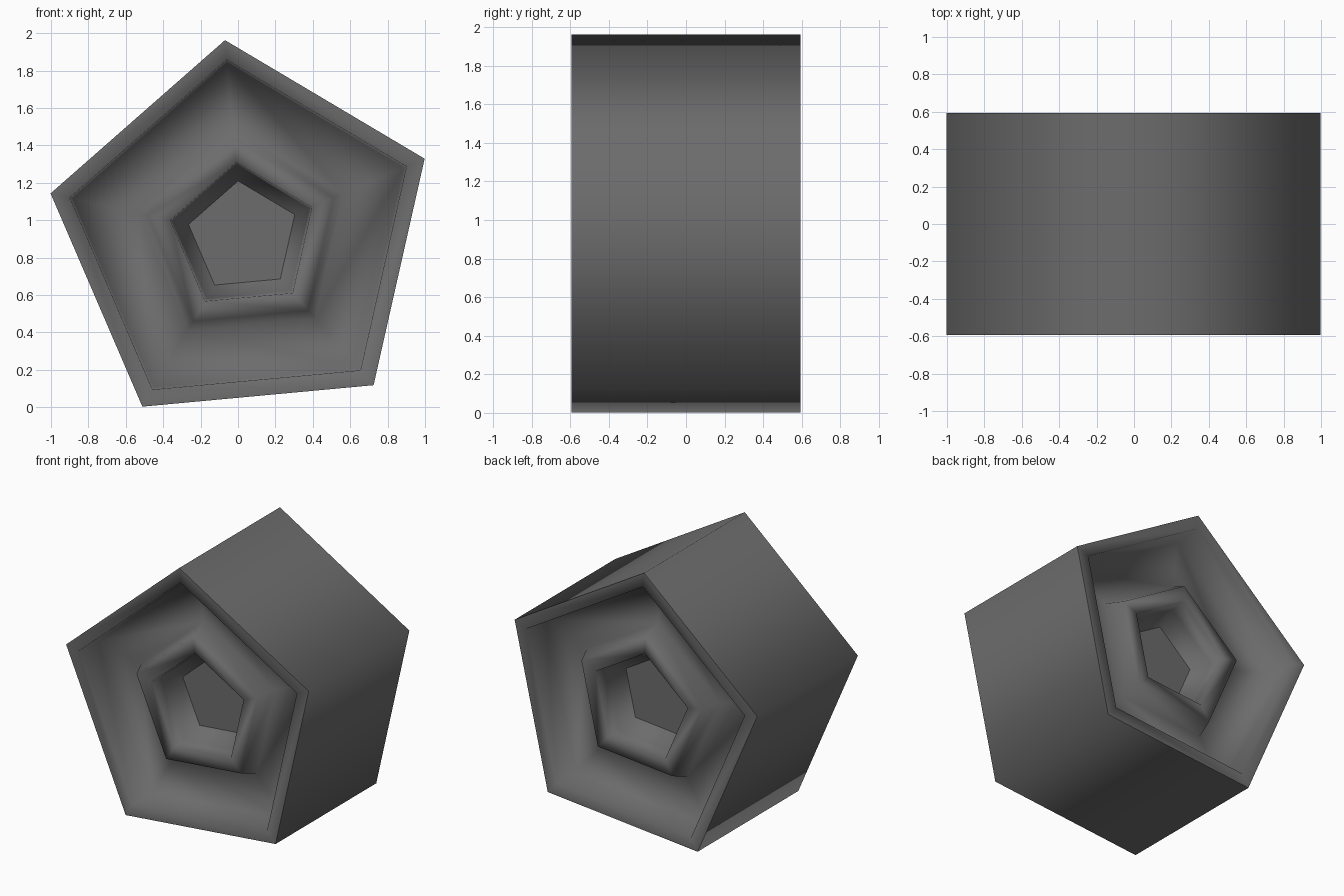
import bpy, bmesh, math

if "Cube" in bpy.data.objects:
    bpy.data.objects.remove(bpy.data.objects["Cube"])

SIDES = 5
PHASE = math.radians(95.3)
CX, CZ = 0.028, 0.911
HALF = 0.593

# half profile: (radius, depth below the front plane, sharp edge ring?)
PROFILE = [
    (1.056, 0.00, True),    # outer corner
    (0.95, 0.00, False),    # lip
    (0.935, 0.21, False),   # foot of lip wall
    (0.582, 0.225, False),  # bottom of dish
    (0.525, 0.09, False),   # hub outer edge
    (0.40, 0.095, False),   # hub inner edge
    (0.385, 0.20, False),   # socket wall
    (0.30, 0.32, True),     # socket floor
]

mat = bpy.data.materials.new("dark_grey")
mat.diffuse_color = (0.15, 0.15, 0.152, 1)
mat.use_nodes = True
mat.node_tree.nodes["Principled BSDF"].inputs["Base Color"].default_value = mat.diffuse_color

bm = bmesh.new()


def ring(radius, y):
    verts = []
    for i in range(SIDES):
        a = PHASE + i * 2 * math.pi / SIDES
        verts.append(bm.verts.new((CX + radius * math.cos(a), y, CZ + radius * math.sin(a))))
    return verts


def bridge(a, b):
    for i in range(SIDES):
        j = (i + 1) % SIDES
        bm.faces.new((a[i], a[j], b[j], b[i]))


# front and back dished faces, joined by the five tread sides
front = [ring(r, -HALF + d) for r, d, s in PROFILE]
back = [ring(r, HALF - d) for r, d, s in PROFILE]
rings = front[::-1] + back
for a, b in zip(rings, rings[1:]):
    bridge(a, b)
bm.faces.new(front[-1])
bm.faces.new(back[-1])
bmesh.ops.recalc_face_normals(bm, faces=bm.faces)

# smooth shading with the outer corner and floor rings kept sharp
for f in bm.faces:
    f.smooth = True
for side in (front, back):
    for verts, (r, d, sharp) in zip(side, PROFILE):
        if sharp:
            for i in range(SIDES):
                bm.edges.get((verts[i], verts[(i + 1) % SIDES])).smooth = False

mesh = bpy.data.meshes.new("pentagon_wheel")
bm.to_mesh(mesh)
bm.free()
mesh.materials.append(mat)
obj = bpy.data.objects.new("pentagon_wheel", mesh)
bpy.context.collection.objects.link(obj)
